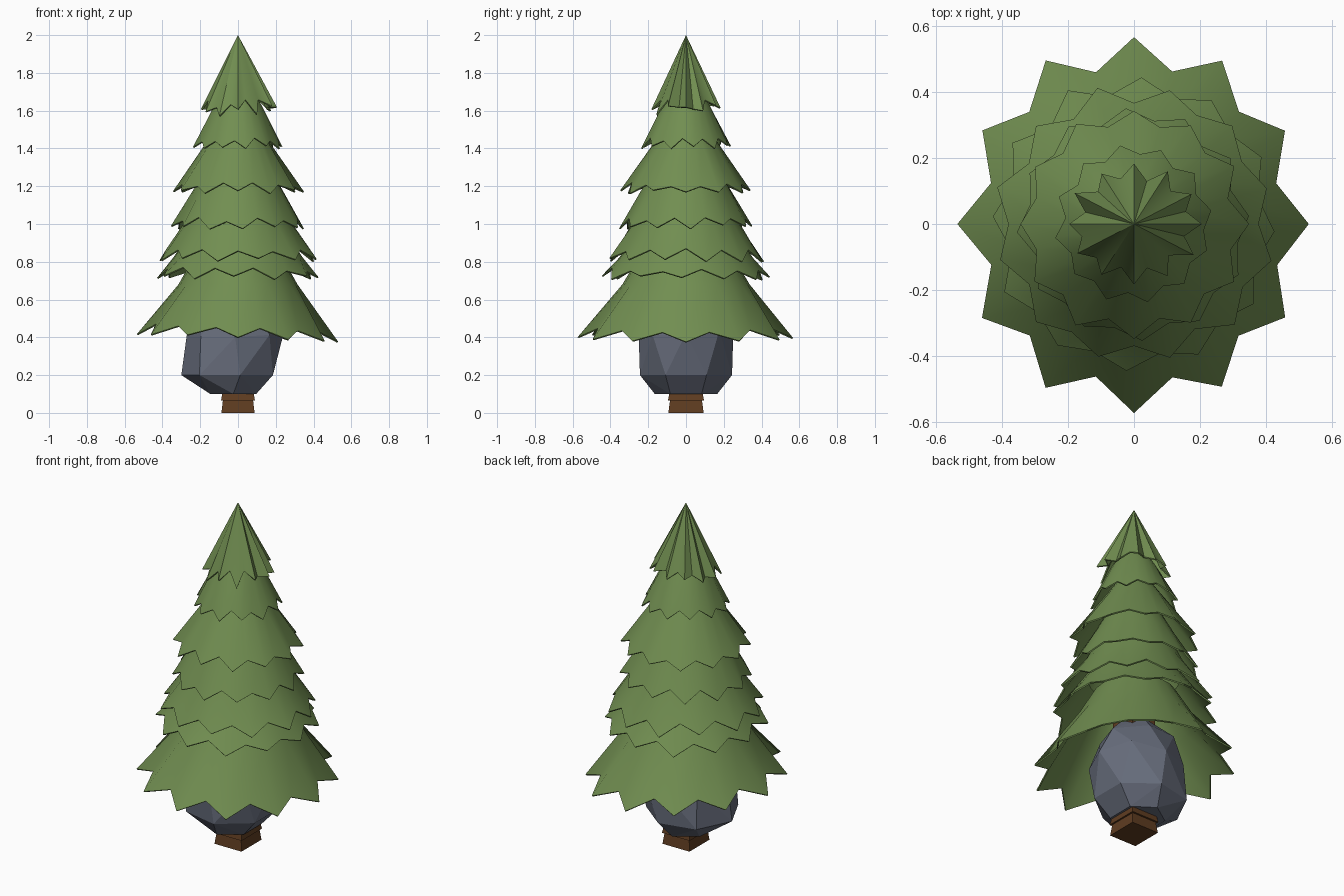
import bpy, bmesh, math, random
from math import sin, cos, tau

if "Cube" in bpy.data.objects:
    bpy.data.objects.remove(bpy.data.objects["Cube"])

random.seed(4)


def material(name, rgb):
    m = bpy.data.materials.new(name)
    m.diffuse_color = (*rgb, 1)
    m.use_nodes = True
    m.node_tree.nodes["Principled BSDF"].inputs["Base Color"].default_value = m.diffuse_color
    return m


green = material("needle_green", (0.165, 0.27, 0.082))
brown = material("bark_brown", (0.115, 0.046, 0.015))
grey = material("slate_grey", (0.135, 0.152, 0.2))


def finish(bm, name, mat):
    bmesh.ops.recalc_face_normals(bm, faces=bm.faces)
    me = bpy.data.meshes.new(name)
    bm.to_mesh(me)
    bm.free()
    ob = bpy.data.objects.new(name, me)
    bpy.context.collection.objects.link(ob)
    me.materials.append(mat)
    return ob


def branch_tier(name, rings, tip_z, tip_r, valley, rise, turn, sy=1.0, wob=0.02, lean=0.0, teeth=12):
    """Hollow jagged skirt: rim of tips and valleys, then plain (z, r) rings; r = 0 is the apex."""
    bm = bmesh.new()
    n = teeth * 2
    angles = [tau * i / n + math.radians(turn) for i in range(n)]
    rim = []
    for i, a in enumerate(angles):
        k = 1 + random.uniform(-wob, wob)
        r = tip_r * k * (valley if i % 2 else 1)
        z = tip_z + random.uniform(-wob, wob) * 0.6 + (rise if i % 2 else 0) - lean * cos(a)
        rim.append(bm.verts.new((r * cos(a), r * sin(a) * sy, z)))
    for z, r in rings:
        if r == 0:
            apex = bm.verts.new((0, 0, z))
            for i in range(n):
                bm.faces.new((rim[i], rim[(i + 1) % n], apex))
            break
        up = [bm.verts.new((r * cos(a), r * sin(a) * sy, z)) for a in angles]
        for i in range(n):
            j = (i + 1) % n
            bm.faces.new((rim[i], rim[j], up[j], up[i]))
        rim = up
    ob = finish(bm, name, green)
    # make sure the shell faces outward, then thicken inward
    if ob.data.polygons[0].normal.dot(ob.data.polygons[0].center.xy.to_3d()) < 0:
        ob.data.flip_normals()
    sol = ob.modifiers.new("thickness", 'SOLIDIFY')
    sol.thickness = 0.008
    sol.offset = -1
    bpy.ops.object.select_all(action='DESELECT')
    ob.select_set(True)
    bpy.context.view_layer.objects.active = ob
    bpy.ops.object.modifier_apply(modifier=sol.name)
    bpy.ops.object.shade_smooth_by_angle(angle=math.radians(45))


# Branch tiers, bottom to top
branch_tier("branch_tier_1", [(0.68, 0.315), (0.85, 0.22)], 0.40, 0.533, 0.84, 0.05, 0, 1.07, 0.008, 0.02)
branch_tier("branch_tier_2", [(0.82, 0.345), (0.96, 0.25)], 0.715, 0.435, 0.89, 0.045, -3, 1.03)
branch_tier("branch_tier_3", [(1.02, 0.275), (1.18, 0.20)], 0.81, 0.425, 0.88, 0.055, 15)
branch_tier("branch_tier_4", [(1.20, 0.225), (1.36, 0.14)], 0.985, 0.35, 0.90, 0.04, 4)
branch_tier("branch_tier_5", [(1.45, 0.155), (1.56, 0.08)], 1.17, 0.35, 0.86, 0.04, 0)
branch_tier("branch_tier_6", [(1.63, 0.125), (1.75, 0.05)], 1.41, 0.24, 0.87, 0.035, 10)
branch_tier("branch_tier_7", [(2.00, 0)], 1.60, 0.20, 0.78, 0.03, 0, 0.9, 0.05)

# Square trunk in flared courses
bm = bmesh.new()
sections = [(0, 0.088), (0.065, 0.08), (0.065, 0.09), (0.13, 0.078), (0.13, 0.086),
            (0.6, 0.08), (0.8, 0.075)]
rings = [[bm.verts.new((sx * h, sy * h * 1.06, z)) for sx, sy in
          ((-1, -1), (1, -1), (1, 1), (-1, 1))] for z, h in sections]
for lo, hi in zip(rings, rings[1:]):
    for i in range(4):
        j = (i + 1) % 4
        bm.faces.new((lo[i], lo[j], hi[j], hi[i]))
bm.faces.new(rings[0][::-1])
bm.faces.new(rings[-1])
finish(bm, "trunk", brown)

# Faceted boulder around the trunk: convex hull of rings
bm = bmesh.new()
for z, cx, rx, ry, n, turn, jit in [(0.10, -0.025, 0.14, 0.165, 6, 30, 0.0),
                                    (0.20, -0.045, 0.255, 0.25, 7, 180, 0.0),
                                    (0.42, -0.015, 0.257, 0.25, 8, 0, 0.02),
                                    (0.58, -0.02, 0.20, 0.20, 6, 10, 0.01),
                                    (0.66, -0.02, 0.11, 0.11, 5, 0, 0.005)]:
    for i in range(n):
        a = tau * i / n + math.radians(turn)
        bm.verts.new((cx + rx * cos(a), ry * sin(a),
                      z + random.uniform(-jit, jit)))
bmesh.ops.convex_hull(bm, input=bm.verts)
finish(bm, "boulder", grey)
